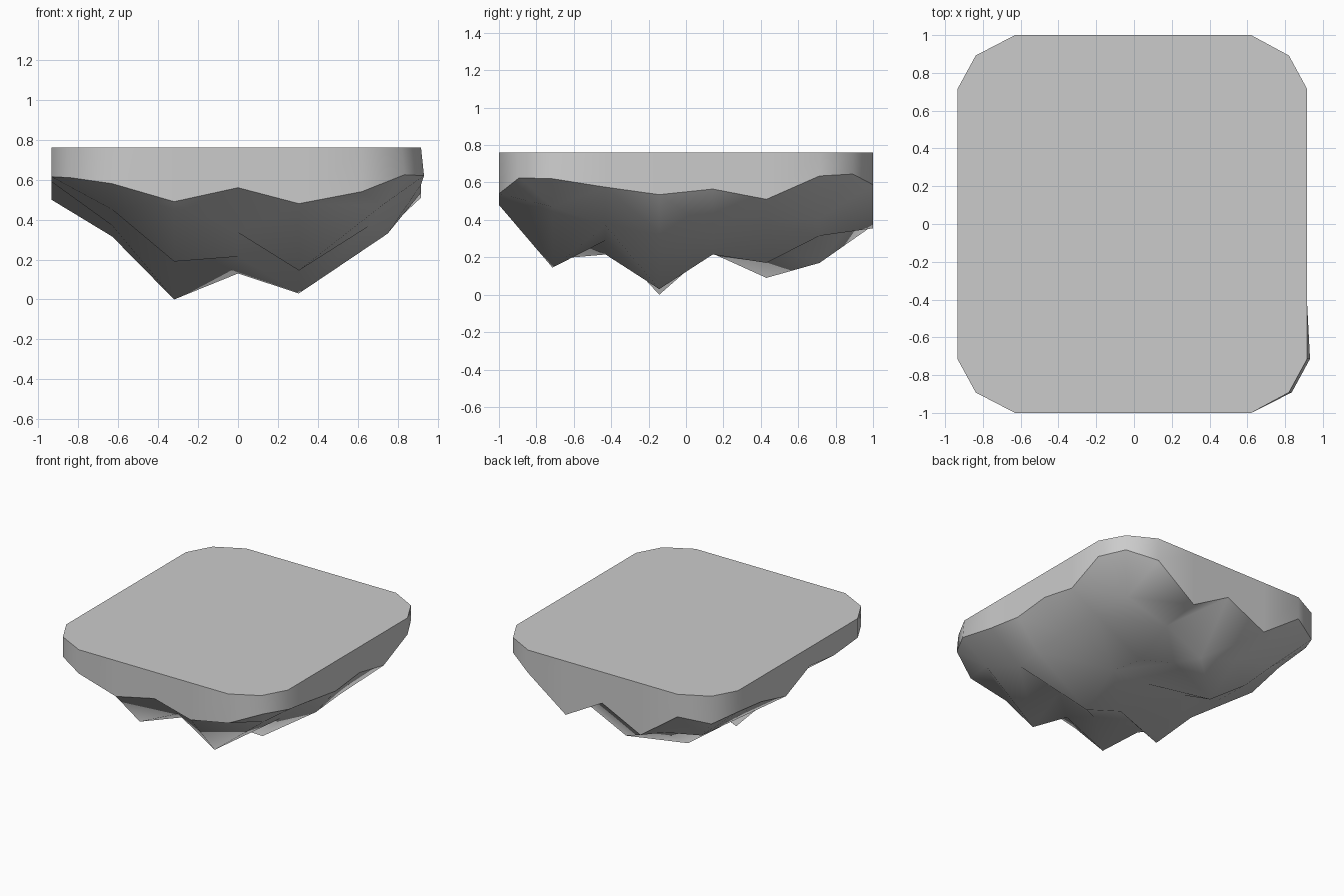
import bpy, bmesh

if "Cube" in bpy.data.objects:
    bpy.data.objects.remove(bpy.data.objects["Cube"])

TOP = 0.76
XS = [-0.935, -0.63, -0.32, 0.0, 0.305, 0.62, 0.917]
YS = [-1, -0.714, -0.43, -0.143, 0.143, 0.43, 0.714, 1]

# Underside heights: one row per y (front to back), one value per x (left to right)
Z = [
    [0.61, 0.58, 0.49, 0.56, 0.48, 0.54, 0.625],
    [0.615, 0.45, 0.19, 0.335, 0.145, 0.47, 0.62],
    [0.59, 0.37, 0.31, 0.215, 0.29, 0.37, 0.575],
    [0.62, 0.315, 0.0, 0.13, 0.03, 0.33, 0.535],
    [0.50, 0.325, 0.25, 0.22, 0.215, 0.345, 0.565],
    [0.57, 0.315, 0.09, 0.26, 0.17, 0.38, 0.51],
    [0.60, 0.34, 0.28, 0.17, 0.315, 0.41, 0.635],
    [0.55, 0.59, 0.37, 0.525, 0.355, 0.588, 0.645],
]
# How far the right-hand slope (second column from the right) bulges outward
BULGE = [0, 0.10, 0.04, 0.13, 0.12, 0.08, 0.04, 0]
NX, NY = len(XS), len(YS)


def plan(i, j):
    """Plan position of a grid point, with the four corners pulled in."""
    x, y = XS[i], YS[j]
    if i in (0, NX - 1) and j in (0, NY - 1):
        x -= 0.097 if x > 0 else -0.097
        y *= 0.892
    return x, y


bm = bmesh.new()

# Jagged rocky underside
under = {}
for j in range(NY):
    for i in range(NX):
        x, y = plan(i, j)
        if i == 5:
            x += BULGE[j]
        if i == 6 and j <= 1:
            x += 0.015                    # slight flare at the front right
        under[i, j] = bm.verts.new((x, y, Z[j][i]))
for j in range(NY - 1):
    for i in range(NX - 1):
        a, b = under[i, j], under[i, j + 1]
        c, d = under[i + 1, j + 1], under[i + 1, j]
        # fold direction of each cell
        if 1 <= i < 4 and j in (1, 2, 5):
            tris = [(a, b, c), (a, c, d)]
        elif (i, j) in ((2, 4), (4, 2)) or (j == 6 and 0 < i < 5):
            tris = [(a, b, d), (b, c, d)]
        else:                             # fold along the shorter diagonal
            short = (a.co - c.co).length < (b.co - d.co).length
            tris = [(a, b, c), (a, c, d)] if short else [(a, b, d), (b, c, d)]
        for t in tris:
            bm.faces.new(t).smooth = True

# Upright rim around the outline, then the flat top
loop = ([(i, 0) for i in range(NX - 1)] + [(NX - 1, j) for j in range(NY - 1)]
        + [(i, NY - 1) for i in range(NX - 1, 0, -1)]
        + [(0, j) for j in range(NY - 1, 0, -1)])
top = [bm.verts.new((*plan(*k), TOP)) for k in loop]
for n, k in enumerate(loop):
    m = (n + 1) % len(loop)
    f = bm.faces.new([under[k], under[loop[m]], top[m], top[n]])
    f.smooth = True
    for a, b in ((under[k], under[loop[m]]), (top[n], top[m])):
        bm.edges.get((a, b)).smooth = False
bm.faces.new(top)
bmesh.ops.recalc_face_normals(bm, faces=bm.faces)

mesh = bpy.data.meshes.new("floating_rock_slab")
bm.to_mesh(mesh)
bm.free()
slab = bpy.data.objects.new("floating_rock_slab", mesh)
bpy.context.collection.objects.link(slab)
